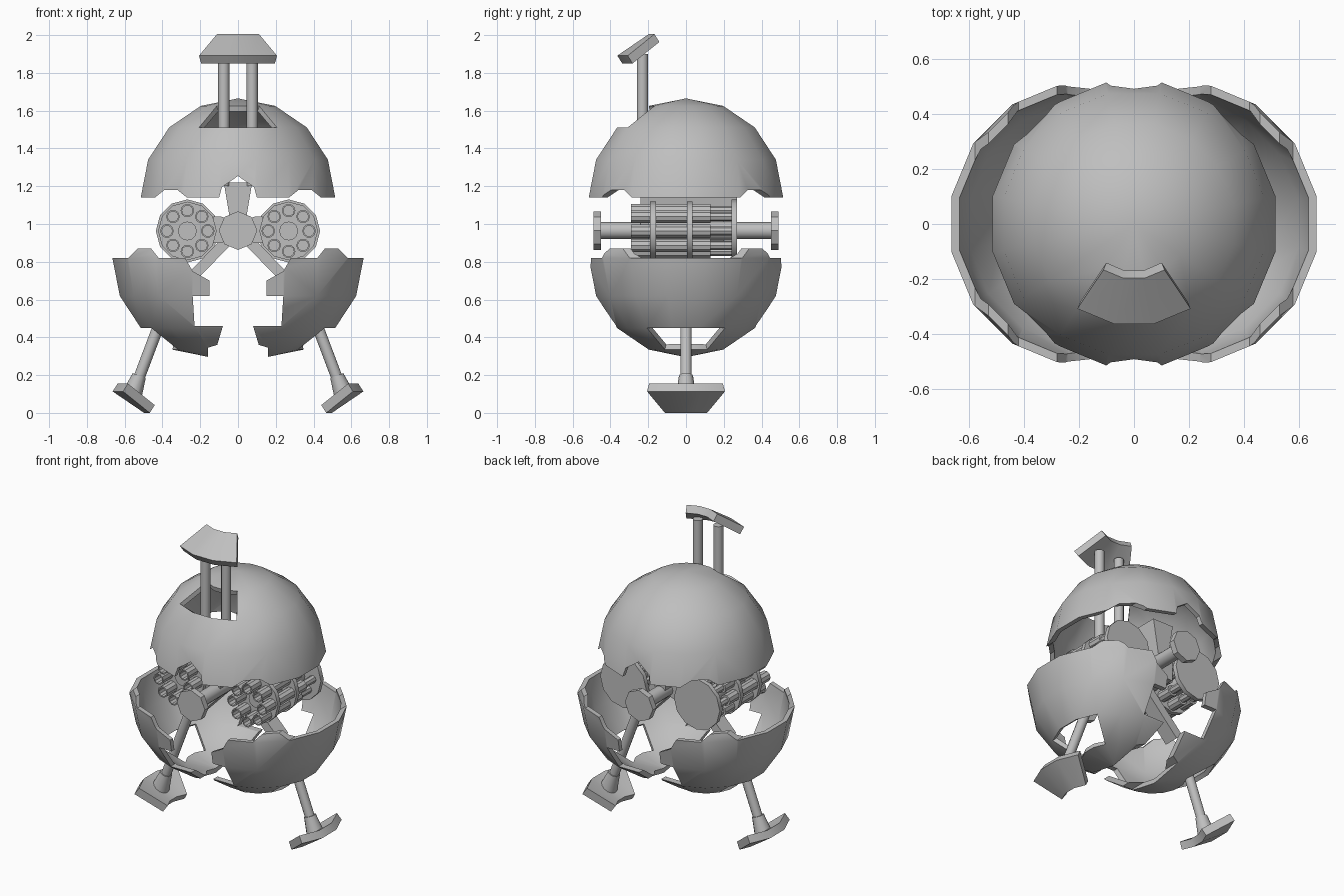
import bpy, bmesh, math
from mathutils import Vector

if "Cube" in bpy.data.objects:
    bpy.data.objects.remove(bpy.data.objects["Cube"])

R = 0.525
grey = bpy.data.materials.new("light_grey")
grey.diffuse_color = (0.52, 0.52, 0.52, 1)
grey.use_nodes = True
grey.node_tree.nodes["Principled BSDF"].inputs["Base Color"].default_value = grey.diffuse_color


def finish(bm, name, recalc=True):
    if recalc:
        bmesh.ops.recalc_face_normals(bm, faces=bm.faces[:])
    me = bpy.data.meshes.new(name)
    bm.to_mesh(me)
    bm.free()
    me.materials.append(grey)
    ob = bpy.data.objects.new(name, me)
    bpy.context.collection.objects.link(ob)
    return ob


def activate(ob):
    bpy.ops.object.select_all(action='DESELECT')
    ob.select_set(True)
    bpy.context.view_layer.objects.active = ob


def smooth(ob):
    activate(ob)
    bpy.ops.object.shade_smooth_by_angle(angle=math.radians(32))
    return ob


def prism(name, pts, y0, y1):
    """Extrude an xz outline along y."""
    bm = bmesh.new()
    f = bm.faces.new([bm.verts.new((x, y0, z)) for x, z in pts])
    new = bmesh.ops.extrude_face_region(bm, geom=[f])["geom"]
    bmesh.ops.translate(bm, vec=(0, y1 - y0, 0),
                        verts=[v for v in new if isinstance(v, bmesh.types.BMVert)])
    return finish(bm, name)


def lathe(name, prof, sides, base, axis=(0, 1, 0), turn=0.0):
    """Spin (radius, distance) points round an axis starting at base."""
    rot = Vector((0, 0, 1)).rotation_difference(Vector(axis)).to_matrix()
    bm = bmesh.new()
    rings = []
    for r, t in prof:
        n = sides if r else 1
        rings.append([bm.verts.new(Vector(base) + rot @ Vector((
            r * math.cos(math.tau * (i + turn) / sides),
            r * math.sin(math.tau * (i + turn) / sides), t))) for i in range(n)])
    for a, b in zip(rings, rings[1:]):
        for i in range(sides):
            j = (i + 1) % sides
            q = [a[i % len(a)], a[j % len(a)], b[j % len(b)], b[i % len(b)]]
            bm.faces.new(list(dict.fromkeys(q)))
    return smooth(finish(bm, name))


def rod(name, r, a, b, sides=12):
    d = Vector(b) - Vector(a)
    L = d.length
    return lathe(name, [(0, 0), (r, 0), (r, L), (0, L)], sides, a, d.normalized())


def shell(name, centre, keep, thick):
    """Sphere panels chosen by keep(ring, sector), thickened inward."""
    bm = bmesh.new()

    def point(k, s):
        e, a = math.radians(22.5 * k), math.radians(22.5 * (s - 0.5))
        return Vector((R * math.cos(e) * math.cos(a), R * math.cos(e) * math.sin(a),
                       R * math.sin(e))) + Vector(centre)
    for k in range(-4, 4):
        for s in range(16):
            if keep(k, s):
                ps = [point(k, s), point(k, s + 1), point(k + 1, s + 1), point(k + 1, s)]
                if k == -4:
                    ps = ps[1:]
                if k == 3:
                    ps = ps[:3]
                bm.faces.new([bm.verts.new(p) for p in ps])
    bmesh.ops.remove_doubles(bm, verts=bm.verts[:], dist=1e-4)
    ob = finish(bm, name, False)
    m = ob.modifiers.new("thickness", 'SOLIDIFY')
    m.thickness, m.offset = thick, -1
    activate(ob)
    bpy.ops.object.modifier_apply(modifier=m.name)
    return ob


def trim(ob, outline):
    """Keep only what lies inside the xz outline."""
    cutter = prism("cutter", outline, -1, 1)
    cutter.hide_render = True
    m = ob.modifiers.new("trim", 'BOOLEAN')
    m.operation, m.solver, m.object = 'INTERSECT', 'EXACT', cutter
    activate(ob)
    bpy.ops.object.modifier_apply(modifier=m.name)
    bpy.data.objects.remove(cutter)
    smooth(ob)


FRONT, SIDE = (11, 12, 13), (15, 0, 1)

# Upper dome with front hatch opening and notched rim
dome = shell("dome", (0, 0, 1.14), lambda k, s: k >= -1 and not (k == 2 and s in FRONT), 0.03)
half = [(0.085, 1.195), (0.10, 1.14), (0.27, 1.14), (0.32, 1.18), (0.39, 1.18),
        (0.44, 1.14), (0.7, 1.14), (0.7, 1.8)]
trim(dome, [(0, 1.254)] + half + [(-x, z) for x, z in reversed(half)])

# Raised hatch on two poles
smooth(shell("top_hatch", (0, 0, 1.52), lambda k, s: k == 2 and s in FRONT, 0.05))
for sx in (-1, 1):
    rod("hatch_pole", 0.03, (sx * 0.075, -0.23, 1.2), (sx * 0.075, -0.23, 1.9))

# Split lower shells with interlocking edges, feet, guns and struts
edge = [(0.13, 0.82), (0.27, 0.82), (0.31, 0.87), (0.38, 0.87), (0.43, 0.82), (0.7, 0.82),
        (0.7, 0.2), (0.01, 0.2), (0.01, 0.345), (-0.04, 0.36), (-0.07, 0.46), (0.08, 0.46),
        (0.09, 0.62), (0, 0.62), (0, 0.70), (0.09, 0.75)]
for sx, sectors in ((1, SIDE), (-1, (7, 8, 9))):
    low = shell("lower_shell", (sx * 0.15, 0, 0.82),
                lambda k, s: k <= 0 and not (k == -3 and s in sectors), 0.03)
    trim(low, [(sx * (x + 0.15), z) for x, z in edge])

    # Foot plate, collar and leg
    smooth(shell("foot", (sx * 0.30, 0, 0.485), lambda k, s: k == -3 and s in sectors, 0.05))
    rod("leg", 0.03, (sx * 0.36, 0, 0.62), (sx * 0.545, 0, 0.13))
    lathe("ankle_collar", [(0, 0), (0.055, 0), (0.037, 0.12), (0, 0.12)], 12,
          (sx * 0.565, 0, 0.085), Vector((-sx * 0.35, 0, 0.94)).normalized())

    # Rotary gun: barrels, bands, spindle and back plate
    gx, gz = sx * 0.268, 0.963
    for i in range(8):
        a = math.tau * i / 8
        p = (gx + 0.108 * math.cos(a), 0, gz + 0.108 * math.sin(a))
        lathe("gun_barrel", [(0, 0.13), (0.036, 0.13), (0.036, -0.29), (0.028, -0.29),
                             (0.028, -0.18), (0, -0.18)], 10, p)
        rod("barrel_tail", 0.024, (p[0], 0.12, p[2]), (p[0], 0.25, p[2]), 8)
    for y0, y1, r in ((-0.19, -0.16, 0.155), (0.005, 0.035, 0.155), (0.24, 0.27, 0.167)):
        rod("gun_plate", r, (gx, y0, gz), (gx, y1, gz), 12)
    rod("gun_spindle", 0.05, (gx, -0.2, gz), (gx, 0.25, gz))

    # Diagonal strut towards the lower shell
    prism("lower_strut", [(sx * x, z) for x, z in
          ((0.0, 0.93), (0.04, 0.97), (0.33, 0.67), (0.29, 0.63))], -0.05, 0.05)
    # Bracket between axle and gun
    prism("gun_bracket", [(sx * x, z) for x, z in
          ((0, 1.0), (0.09, 1.04), (0.13, 1.04), (0.13, 0.9), (0.09, 0.9), (0, 0.93))], -0.1, 0.2)

# Central axle with end discs
rod("axle", 0.045, (0, -0.46, 0.965), (0, 0.46, 0.965))
for y in (-0.49, 0.45):
    rod("axle_disc", 0.102, (0, y, 0.965), (0, y + 0.04, 0.965), 8)

# Tapered support rising into the dome
prism("upper_support", [(-0.035, 0.98), (0.035, 0.98), (0.075, 1.22), (-0.075, 1.22)], -0.24, 0.27)
